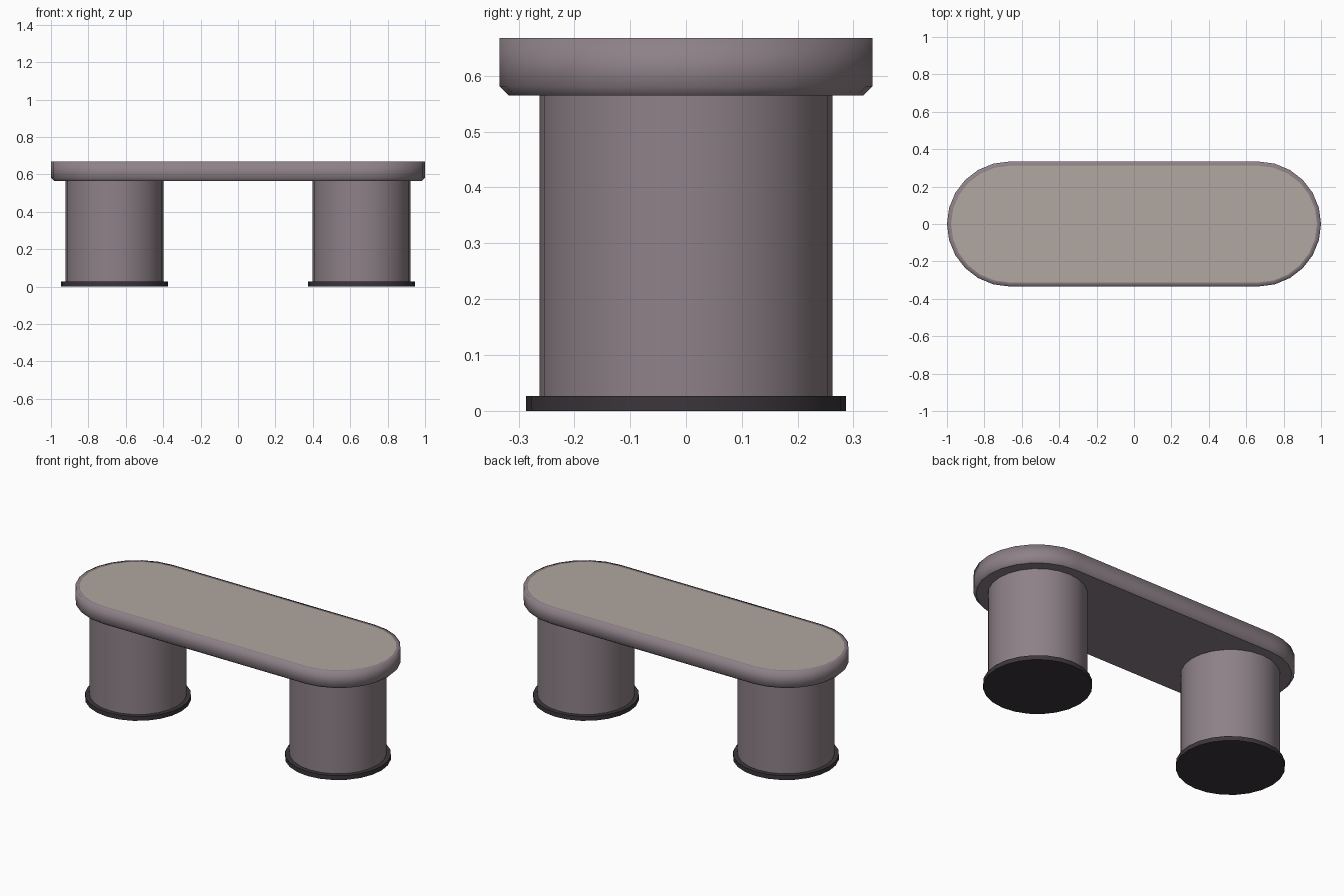
import bpy, bmesh, math

if "Cube" in bpy.data.objects:
    bpy.data.objects.remove(bpy.data.objects["Cube"])


def material(name, rgb):
    m = bpy.data.materials.new(name)
    m.diffuse_color = (*rgb, 1)
    m.use_nodes = True
    m.node_tree.nodes["Principled BSDF"].inputs["Base Color"].default_value = m.diffuse_color
    return m


MAUVE = material("mauve", (0.27, 0.22, 0.245))
BEIGE = material("beige", (0.44, 0.385, 0.35))
DARK = material("dark", (0.045, 0.036, 0.042))

SLAB_R = 0.334           # end radius of the rounded slab
ARC_X = 1.0 - SLAB_R     # x of the end arc centres
SEGS = 12                # segments per half circle


def stadium(r):
    """Outline of a slab with half-round ends."""
    pts = []
    for side in (1, -1):
        for i in range(SEGS + 1):
            a = -math.pi / 2 + math.pi * i / SEGS
            pts.append((side * (ARC_X + r * math.cos(a)), side * r * math.sin(a)))
    return pts


# Table top: chamfered underside, straight edge, rim and flush top panel
bm = bmesh.new()
profile = [(SLAB_R - 0.016, 0.565), (SLAB_R, 0.581), (SLAB_R, 0.668), (SLAB_R - 0.022, 0.668)]
rings = [[bm.verts.new((x, y, z)) for x, y in stadium(r)] for r, z in profile]
n = len(rings[0])
for lo, hi in zip(rings, rings[1:]):
    for i in range(n):
        j = (i + 1) % n
        bm.faces.new((lo[i], lo[j], hi[j], hi[i])).smooth = True
bm.faces.new(rings[0][::-1])
bm.faces.new(rings[-1]).material_index = 1
mesh = bpy.data.meshes.new("table_top")
bm.to_mesh(mesh)
bm.free()
mesh.materials.append(MAUVE)
mesh.materials.append(BEIGE)
bpy.context.collection.objects.link(bpy.data.objects.new("table_top", mesh))


def drum(name, x, radius, z0, z1, mat):
    bpy.ops.mesh.primitive_cylinder_add(vertices=2 * SEGS, radius=radius, depth=z1 - z0,
                                        location=(x, 0, (z0 + z1) / 2))
    ob = bpy.context.object
    ob.name = name
    ob.data.materials.append(mat)
    bpy.ops.object.shade_smooth_by_angle(angle=math.radians(40))


# Two drum legs, each on a dark foot plate
for label, x in (("left", -0.66), ("right", 0.66)):
    drum(label + "_leg", x, 0.262, 0.026, 0.566, MAUVE)
    drum(label + "_foot_plate", x, 0.287, 0.0, 0.026, DARK)
